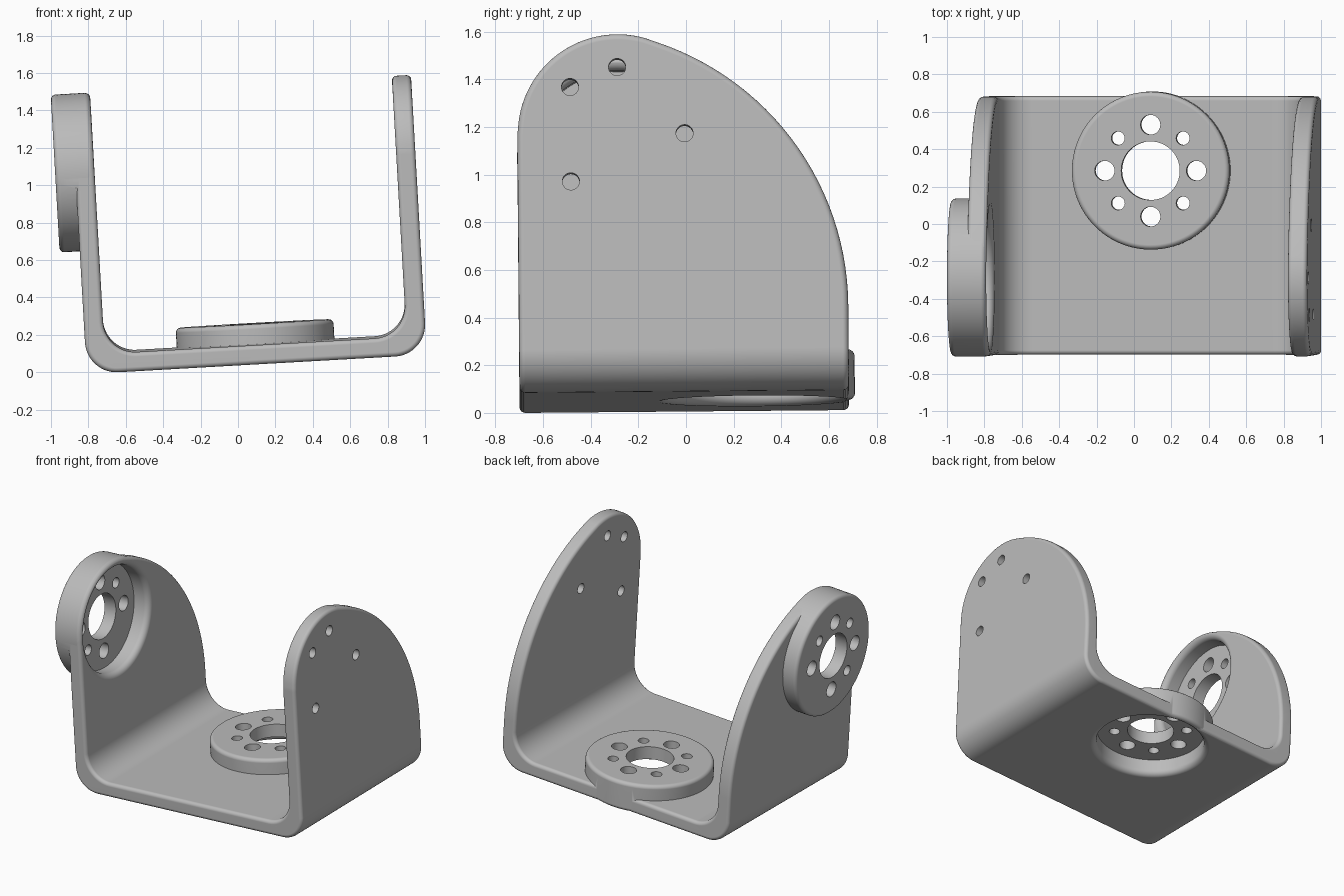
import bpy, bmesh
from math import sin, cos, pi, radians, atan2
from mathutils import Matrix, Vector

cube = bpy.data.objects.get("Cube")
if cube:
    bpy.data.objects.remove(cube)

# Main dimensions, before the final tilt
LEFT, RIGHT, THICK = -0.815, 1.01, 0.103
FRONT, BACK = -0.695, 0.69
PIVOT_Y, PIVOT_Z = -0.273, 1.078
HUB_R, HUB_H, BORE = 0.423, 0.211, 0.157

grey = bpy.data.materials.new("light_grey")
grey.use_nodes = True
grey.diffuse_color = (0.5, 0.5, 0.5, 1)
grey.node_tree.nodes["Principled BSDF"].inputs["Base Color"].default_value = (0.5, 0.5, 0.5, 1)


def arc(cx, cy, r, a0, a1, n):
    """Points on an arc, angles in degrees."""
    steps = [radians(a0 + (a1 - a0) * i / n) for i in range(n + 1)]
    return [(cx + r * cos(a), cy + r * sin(a)) for a in steps]


def make_object(name, bm):
    bmesh.ops.recalc_face_normals(bm, faces=bm.faces)
    mesh = bpy.data.meshes.new(name)
    bm.to_mesh(mesh)
    bm.free()
    mesh.materials.append(grey)
    obj = bpy.data.objects.new(name, mesh)
    bpy.context.collection.objects.link(obj)
    return obj


def extrude(name, points, direction):
    """Closed prism from a loop of points."""
    bm = bmesh.new()
    face = bm.faces.new([bm.verts.new(p) for p in points])
    result = bmesh.ops.extrude_face_region(bm, geom=[face], use_keep_orig=True)
    verts = [v for v in result["geom"] if isinstance(v, bmesh.types.BMVert)]
    bmesh.ops.translate(bm, verts=verts, vec=direction)
    return make_object(name, bm)


def lathe(name, profile, matrix, n=96):
    """Closed solid turned about z from (radius, height) points."""
    bm = bmesh.new()
    rings = [[bm.verts.new((r * cos(2 * pi * i / n), r * sin(2 * pi * i / n), z))
              for i in range(n)] for r, z in profile]
    for a, b in zip(rings, rings[1:]):
        for i in range(n):
            j = (i + 1) % n
            bm.faces.new((a[i], a[j], b[j], b[i]))
    bm.faces.new(rings[0])
    bm.faces.new(rings[-1])
    bm.transform(matrix)
    return make_object(name, bm)


def drill(name, holes, matrix):
    """Separate cylinders (x, y, radius) for cutting through holes."""
    bm = bmesh.new()
    for x, y, r in holes:
        bmesh.ops.create_cone(bm, cap_ends=True, segments=64 if r > 0.1 else 32,
                              radius1=r, radius2=r, depth=0.8,
                              matrix=Matrix.Translation((x, y, 0)))
    bm.transform(matrix)
    return make_object(name, bm)


def apply(obj, modifier):
    bpy.context.view_layer.objects.active = obj
    bpy.ops.object.modifier_apply(modifier=modifier.name)


def boolean(obj, other, operation):
    mod = obj.modifiers.new("boolean", "BOOLEAN")
    mod.operation, mod.solver, mod.object = operation, "EXACT", other
    apply(obj, mod)
    bpy.data.objects.remove(other)


def ring(radius, hole_r, start, step):
    return [(radius * cos(radians(a)), radius * sin(radians(a)), hole_r)
            for a in range(start, 360, step)]


# U-shaped bracket section with rounded bends
R, TOP = 0.17, 1.8
li, ri = LEFT + THICK, RIGHT - THICK
section = [(LEFT, TOP)]
section += arc(LEFT + R, R, R, 180, 270, 14)
section += arc(RIGHT - R, R, R, 270, 360, 14)
section += [(RIGHT, TOP), (ri, TOP)]
section += arc(ri - R, THICK + R, R, 0, -90, 14)
section += arc(li + R, THICK + R, R, 270, 180, 14)
section += [(li, TOP)]
bracket = extrude("bracket", [(x, -1, z) for x, z in section], (0, 2, 0))

# Side outline: round eye at the front, long curve falling to the back
EYE = 0.42
big_r, big_z = 1.177, 0.35
big_y = BACK - big_r
split = atan2(PIVOT_Z - big_z, PIVOT_Y - big_y) * 180 / pi
outline = [(FRONT, -0.2), (BACK, -0.2)]
outline += arc(big_y, big_z, big_r, 0, split, 28)[:-1]
outline += arc(PIVOT_Y, PIVOT_Z, EYE, split, 180, 30)[:-1]
outline += [(FRONT, PIVOT_Z)]
mask = extrude("outline_mask", [(-1.5, y, z) for y, z in outline], (3, 0, 0))
boolean(bracket, mask, "INTERSECT")

# Rounded rims
bevel = bracket.modifiers.new("rim", "BEVEL")
bevel.width, bevel.segments = 0.024, 4
bevel.limit_method, bevel.angle_limit = "ANGLE", radians(40)
bevel.use_clamp_overlap = False
apply(bracket, bevel)

# Hubs: round bosses, recessed from the bracket side and drilled
F, W = 0.026, 0.365
boss = arc(HUB_R - F, F + 0.003, F, -90, 0, 6) + arc(HUB_R - F, HUB_H - F, F, 0, 90, 6)
recess = [(W + 0.04, -0.05)] + arc(W + 0.04, 0.04, 0.04, 270, 180, 8) + [(W, 0.12)]
hub_holes = [(0, 0, BORE)] + ring(0.246, 0.053, 0, 90) + ring(0.246, 0.036, 45, 90)
base_place = Matrix.Translation(((LEFT + RIGHT) / 2, 0.292, 0))
side_place = Matrix.Translation((li, PIVOT_Y, PIVOT_Z)) @ Matrix.Rotation(-pi / 2, 4, "Y")
places = (base_place, side_place)
for place in places:
    boolean(bracket, lathe("hub", boss, place), "UNION")
for place in places:
    boolean(bracket, lathe("hub_recess", recess, place), "DIFFERENCE")
    boolean(bracket, drill("hub_holes", hub_holes, place), "DIFFERENCE")

# Plain bearing wall on the other side
wall_place = Matrix.Translation((RIGHT, PIVOT_Y, PIVOT_Z)) @ Matrix.Rotation(pi / 2, 4, "Y")
wall_holes = [(0, 0, BORE)] + ring(0.281, 0.036, 0, 45)
boolean(bracket, drill("wall_holes", wall_holes, wall_place), "DIFFERENCE")

# Slight tilt, then centre on the ground at full size
mesh = bracket.data
mesh.transform(Matrix.Rotation(radians(-3.25), 4, "Y") @ Matrix.Rotation(radians(0.5), 4, "X"))
low, high = (Vector([f(v.co[i] for v in mesh.vertices) for i in range(3)]) for f in (min, max))
mid = (low + high) / 2
mesh.transform(Matrix.Scale(2 / max(high - low), 4)
               @ Matrix.Translation((-mid.x, -mid.y, -low.z)))

# Smooth shading with crisp hole edges
bpy.ops.object.select_all(action="DESELECT")
bracket.select_set(True)
bpy.context.view_layer.objects.active = bracket
bpy.ops.object.shade_smooth_by_angle(angle=radians(35))
normals = bracket.modifiers.new("flat_faces", "WEIGHTED_NORMAL")
normals.keep_sharp = True
